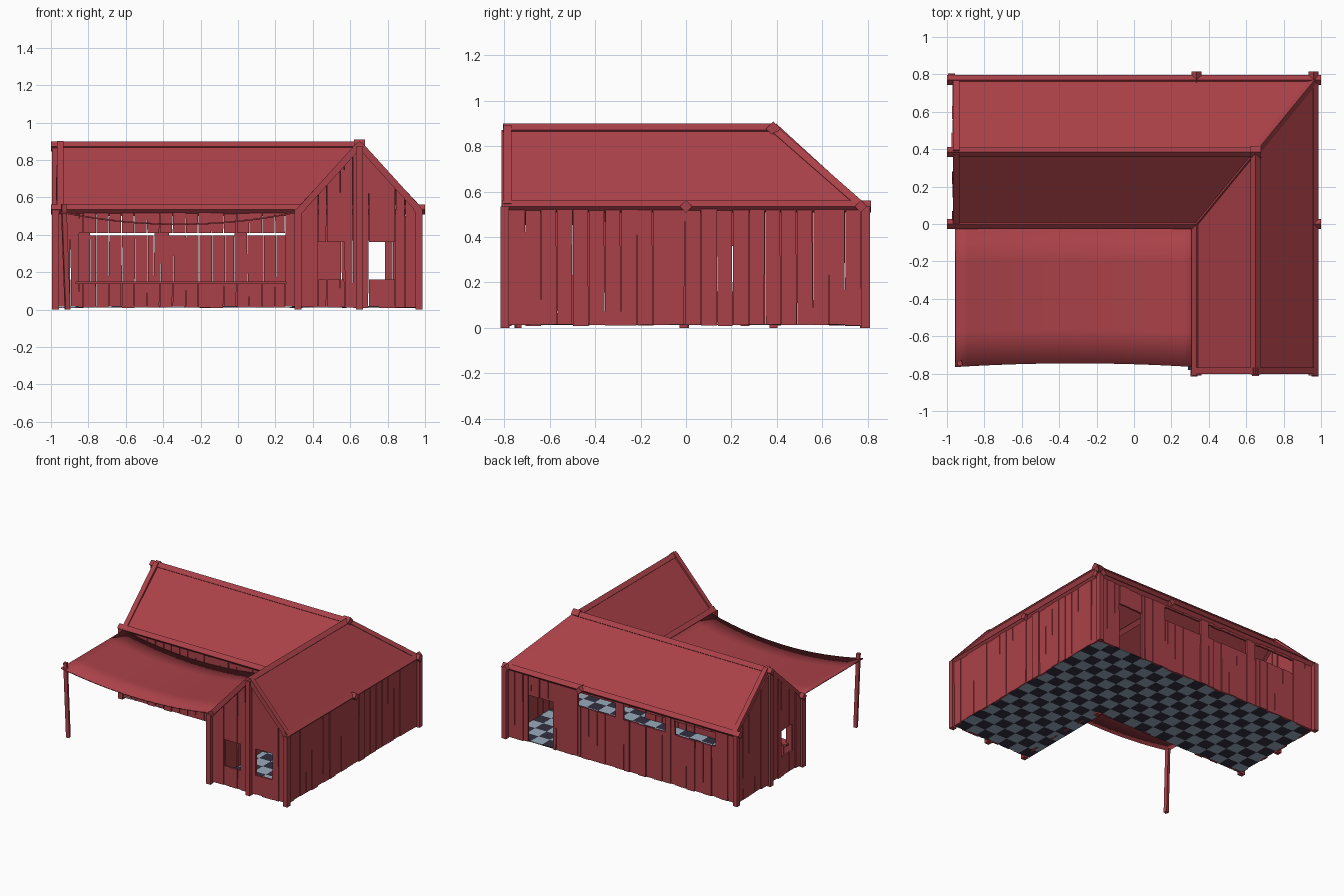
import bpy, bmesh, math, random
from mathutils import Vector, Matrix

random.seed(4)
if "Cube" in bpy.data.objects:
    bpy.data.objects.remove(bpy.data.objects["Cube"])


def material(name, rgb):
    m = bpy.data.materials.new(name)
    m.use_nodes = True
    m.diffuse_color = (*rgb, 1)
    m.node_tree.nodes["Principled BSDF"].inputs["Base Color"].default_value = (*rgb, 1)
    return m


RED = material("red_wood", (0.40, 0.053, 0.065))
PALE = material("pale_tile", (0.32, 0.40, 0.50))
DARK = material("dark_tile", (0.03, 0.028, 0.05))

# Main dimensions
L, R, BACK, FRONT = -0.965, 0.965, 0.77, -0.78
INNER, RIDGE_X, RIDGE_Y = 0.335, 0.65, 0.385
EAVE, TOP, BASE = 0.535, 0.872, 0.012


def finish(name, bm, *mats):
    bmesh.ops.recalc_face_normals(bm, faces=bm.faces)
    me = bpy.data.meshes.new(name)
    bm.to_mesh(me)
    bm.free()
    for m in mats or (RED,):
        me.materials.append(m)
    ob = bpy.data.objects.new(name, me)
    bpy.context.collection.objects.link(ob)
    return ob


def prism(bm, pts, shift):
    """Closed solid from a polygon and a shift vector."""
    a = [bm.verts.new(p) for p in pts]
    b = [bm.verts.new(Vector(p) + Vector(shift)) for p in pts]
    bm.faces.new(a)
    bm.faces.new(b[::-1])
    for i in range(len(a)):
        j = (i + 1) % len(a)
        bm.faces.new((a[i], b[i], b[j], a[j]))


def beam(name, p, q, r=0.027, roll=0):
    """Square timber from p to q."""
    p, q = Vector(p), Vector(q)
    d = q - p
    bm = bmesh.new()
    m = Matrix.Translation((p + q) / 2) @ d.to_track_quat('Z', 'Y').to_matrix().to_4x4()
    bmesh.ops.create_cone(bm, cap_ends=True, segments=4, radius1=r, radius2=r, depth=d.length,
                          matrix=m @ Matrix.Rotation(math.radians(roll), 4, 'Z'))
    return finish(name, bm)


def wall(name, along_x, const, u0, u1, ridge=None, holes=()):
    """Row of slightly uneven planks, cut around openings, rising to a ridge on gables."""
    bm = bmesh.new()
    n = round((u1 - u0) / 0.07)
    cuts = [u0 + (u1 - u0) * i / n for i in range(n + 1)]
    hard = [e for h in holes for e in h[:2]] + ([ridge] if ridge else [])
    cuts = sorted([c for c in cuts if all(abs(c - e) > 0.02 for e in hard)] + hard)

    def height(u):
        if ridge is None:
            return EAVE
        return TOP - 0.01 - (TOP - EAVE) * abs(u - ridge) / ((u1 - u0) / 2)

    for a, b in zip(cuts, cuts[1:]):
        mid = (a + b) / 2
        spans, low = [], BASE + random.uniform(-0.004, 0.004)
        for h in holes:
            if h[0] < mid < h[1]:
                if h[2] > low:
                    spans.append((low, h[2], h[2]))
                low = h[3]
        spans.append((low, height(a), height(b)))
        push = random.uniform(-0.004, 0.004)
        g = [random.choice((0, 0, 0.001, 0.002, 0.004)) for _ in range(4)]
        for z0, za, zb in spans:
            prof = [(a + g[0], z0), (b - g[1], z0), (b - g[2], zb), (a + g[3], za)]
            if along_x:
                pts = [(u, const + push - 0.007, z) for u, z in prof]
                prism(bm, pts, (0, 0.014, 0))
            else:
                pts = [(const + push - 0.007, u, z) for u, z in prof]
                prism(bm, pts, (0.014, 0, 0))
    return finish(name, bm)


# Plank walls
wall("back_wall", True, BACK, L, R, holes=[
    (-0.79, -0.45, 0.395, 0.50), (-0.37, -0.02, 0.395, 0.50),
    (0.05, 0.37, 0.395, 0.50), (0.58, 0.785, 0, 0.37)])
wall("long_side_wall", False, R, FRONT, BACK)
wall("courtyard_front_wall", True, 0, L, INNER, holes=[(-0.85, 0.25, 0.15, 0.41)])
wall("courtyard_side_wall", False, INNER, FRONT, 0)
wall("front_gable_wall", True, FRONT, INNER, R, RIDGE_X,
     [(0.43, 0.57, 0.16, 0.36), (0.70, 0.84, 0.16, 0.36)])
wall("end_gable_wall", False, L, 0, BACK, RIDGE_Y, [(0.10, 0.24, 0.16, 0.36)])

# Serving ledge under the wide opening
bm = bmesh.new()
prism(bm, [(-0.87, -0.035, 0.136), (0.26, -0.035, 0.136), (0.26, 0.04, 0.136),
           (-0.87, 0.04, 0.136)], (0, 0, 0.014))
finish("serving_ledge", bm)

# Roof slopes meeting at a hip and a valley
hub = (RIDGE_X, RIDGE_Y, TOP)
end_ridge, front_ridge = (L, RIDGE_Y, TOP), (RIDGE_X, FRONT, TOP)
valley, hip = (INNER, 0, EAVE), (R, BACK, EAVE)
slopes = {
    "roof_courtyard_front": [(L, 0, EAVE), valley, hub, end_ridge],
    "roof_back": [hip, (L, BACK, EAVE), end_ridge, hub],
    "roof_courtyard_side": [(INNER, FRONT, EAVE), front_ridge, hub, valley],
    "roof_long_side": [(R, FRONT, EAVE), hip, hub, front_ridge],
}
for name, pts in slopes.items():
    bm = bmesh.new()
    prism(bm, pts, (0, 0, 0.014))
    finish(name, bm)

# Eave, ridge, hip and valley timbers
for name, y in (("eave_beam_courtyard", 0), ("eave_beam_back", BACK)):
    beam(name, (-1, y, EAVE), (1, y, EAVE))
for name, x in (("eave_beam_inner", INNER), ("eave_beam_long_side", R - 0.005)):
    beam(name, (x, -0.81, EAVE), (x, 0.815, EAVE))
beam("ridge_beam_long", (-1, RIDGE_Y, TOP), hub)
beam("ridge_beam_wing", (RIDGE_X, -0.805, TOP), hub)
beam("hip_beam", hip, hub, 0.024)
beam("valley_beam", valley, hub, 0.024)
beam("ridge_hub", (RIDGE_X - 0.03, RIDGE_Y, TOP + 0.005), (RIDGE_X + 0.03, RIDGE_Y, TOP + 0.005), 0.032)

# Rake boards on both gables
for i, s in enumerate((-1, 1)):
    beam(f"front_rake_{i}", (RIDGE_X + s * 0.315, FRONT - 0.005, EAVE),
         (RIDGE_X, FRONT - 0.005, TOP + 0.01), 0.025, 45)
    beam(f"end_rake_{i}", (L + 0.015, RIDGE_Y + s * RIDGE_Y, EAVE),
         (L + 0.015, RIDGE_Y, TOP + 0.015), 0.025, 45)

# Upright posts
posts = [("front_inner_post", 0.32, -0.798, EAVE), ("front_outer_post", 0.968, -0.798, EAVE),
         ("front_gable_post", RIDGE_X, -0.795, TOP), ("back_outer_post", 0.968, 0.792, EAVE),
         ("back_end_post", -0.975, 0.785, EAVE), ("end_gable_post", -0.975, RIDGE_Y, TOP),
         ("courtyard_end_post", -0.975, -0.005, EAVE), ("valley_post", 0.32, -0.01, EAVE)]
for name, x, y, z in posts:
    beam(name, (x, y, 0), (x, y, z), 0.026, 45)

# Chequered floor, laid in an L shape
bm = bmesh.new()
nx, ny = 20, 16
tx, ty = (R - L) / nx, (BACK - FRONT) / ny
for i in range(nx):
    for j in range(ny):
        x, y = L + i * tx, FRONT + j * ty
        if x + tx / 2 < INNER and y + ty / 2 < 0:
            continue
        before = set(bm.faces)
        prism(bm, [(x, y, BASE), (x + tx, y, BASE), (x + tx, y + ty, BASE), (x, y + ty, BASE)],
              (0, 0, 0.006))
        for f in set(bm.faces) - before:
            f.material_index = (i + j) % 2
finish("chequered_floor", bm, PALE, DARK)

# Sagging cloth canopy
bm = bmesh.new()
steps, rows = 20, 4
grid = []
for i in range(steps + 1):
    t = i / steps
    sag = 1 - (2 * t - 1) ** 2
    near = -0.765 + 0.02 * sag
    grid.append([bm.verts.new((-0.955 + 1.28 * t, near + (-0.012 - near) * k / rows,
                               0.527 - 0.067 * sag)) for k in range(rows + 1)])
for a, b in zip(grid, grid[1:]):
    for k in range(rows):
        bm.faces.new((a[k], b[k], b[k + 1], a[k + 1]))
canopy = finish("cloth_canopy", bm)
solid = canopy.modifiers.new("thickness", 'SOLIDIFY')
solid.thickness = 0.008
for p in canopy.data.polygons:
    p.use_smooth = True

# Leaning canopy pole
beam("canopy_pole", (-0.912, -0.74, 0), (-0.932, -0.745, 0.565), 0.018, 45)
